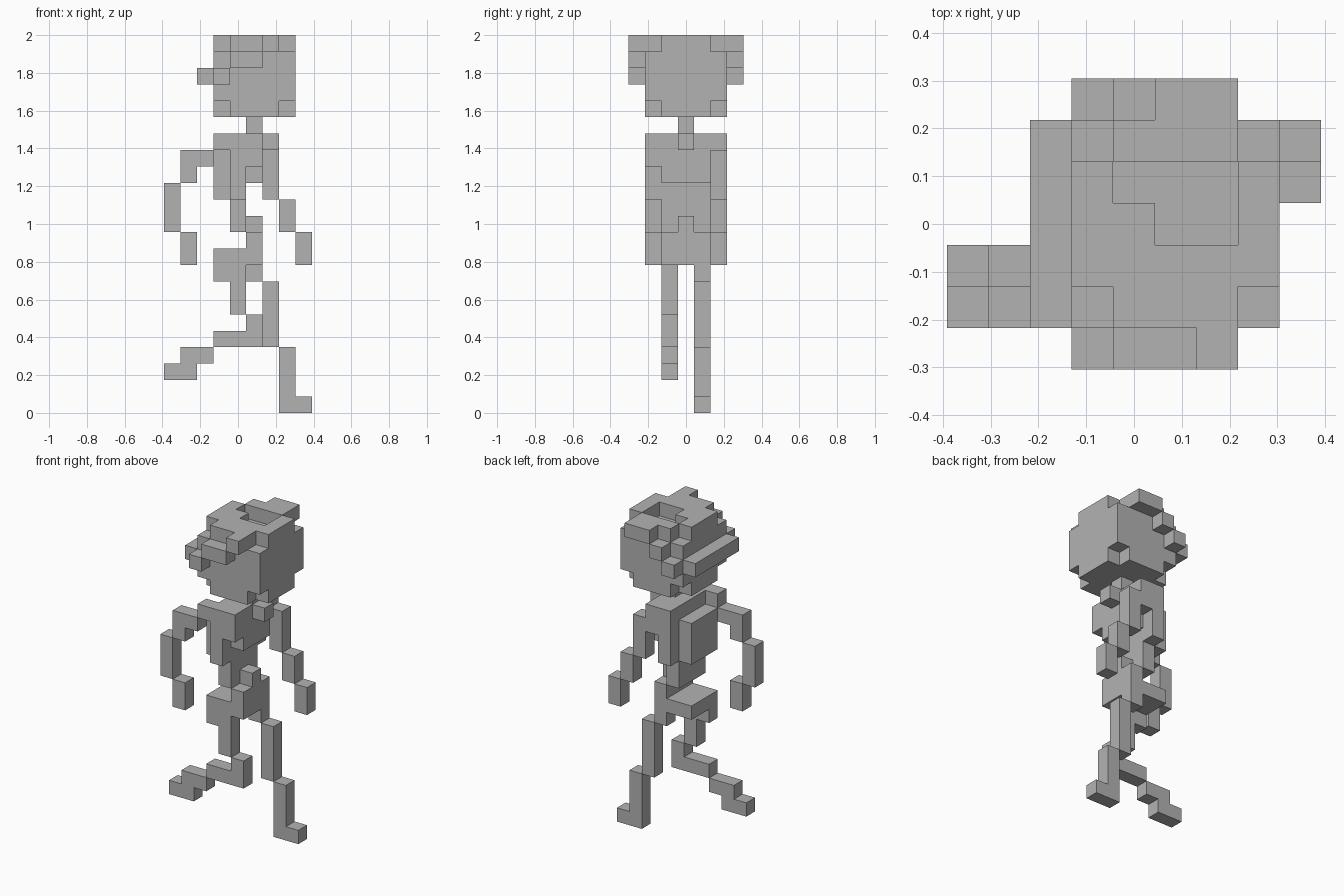
import bpy
import bmesh
from itertools import product
from mathutils import Vector

default_cube = bpy.data.objects.get("Cube")
if default_cube:
    bpy.data.objects.remove(default_cube, do_unlink=True)

UNIT = 2 / 23                      # edge of one cell
ORIGIN = Vector((-4.5, -3.5, 0))   # grid corner, in cells

grey = bpy.data.materials.new("plain grey")
grey.use_nodes = True
colour = (0.45, 0.45, 0.45, 1)
grey.diffuse_color = colour
grey.node_tree.nodes["Principled BSDF"].inputs["Base Color"].default_value = colour


def span(v):
    """A single cell index, or an inclusive (first, last) pair."""
    return range(v[0], v[1] + 1) if isinstance(v, tuple) else (v,)


def block(x, y, z):
    return set(product(span(x), span(y), span(z)))


def chain(y, *steps):
    """Limb lying in one slice of the grid, made of (x, z) steps."""
    return set().union(*(block(x, y, z) for x, z in steps))


parts = {}

# Head: a cube with its vertical corners trimmed at top and bottom
head = block((3, 7), (1, 5), (18, 22))
for x, y, z in product((3, 7), (1, 5), (18, 22)):
    head.discard((x, y, z))
head -= block((4, 6), 4, 22) | block((5, 6), 3, 22)   # hollow in the crown
parts["head"] = head

# Band round the head: stepped on each side, straight across the back
parts["right_head_band"] = chain(0, (3, 20), ((4, 5), 21), (6, 22))
parts["left_head_band"] = chain(6, (3, 20), (4, 21), ((5, 6), 22))
parts["rear_head_band"] = block(2, (1, 5), 20)

# Neck and collar
parts["neck"] = block(5, 3, 17)
parts["collar"] = block(6, 3, 16)

# Torso, back pack and waist
parts["torso"] = (block((4, 5), (1, 5), (15, 16)) | block(4, (1, 5), (13, 14))
                  | block(5, (2, 4), 14))
parts["back_pack"] = block(3, (2, 4), (13, 15))
parts["waist"] = block(4, (2, 4), (11, 12))
parts["pelvis"] = block((3, 5), (2, 4), 9) | block(5, (2, 4), 10)
parts["belt_buckle"] = block(5, 3, 11)

# Arms, swinging in opposite directions
parts["right_arm"] = chain(1, (3, 16), ((1, 2), 15), (1, 14),
                           (0, (11, 13)), (1, (9, 10)))
parts["left_arm"] = chain(5, (6, (13, 15)), (7, (11, 12)), (8, (9, 10)))

# Legs in mid stride
parts["right_leg"] = chain(2, ((3, 4), 8), (4, (6, 7)), (5, 5), ((3, 5), 4),
                           ((1, 2), 3), ((0, 1), 2))
parts["left_leg"] = chain(4, (5, 8), (6, (4, 7)), (7, (0, 3)), (8, 0))

solid = set().union(*parts.values())


def build(name, cells):
    """Skin the exposed sides of the cells, then join coplanar faces."""
    bm = bmesh.new()
    for cell in sorted(cells):
        for axis, side in product(range(3), (0, 1)):
            beside = list(cell)
            beside[axis] += 2 * side - 1
            if tuple(beside) in solid:
                continue
            u, v = (axis + 1) % 3, (axis + 2) % 3
            corners = []
            for a, b in ((0, 0), (1, 0), (1, 1), (0, 1)):
                p = Vector(cell)
                p[axis] += side
                p[u] += a
                p[v] += b
                corners.append(bm.verts.new((p + ORIGIN) * UNIT))
            bm.faces.new(corners if side else corners[::-1])
    bmesh.ops.remove_doubles(bm, verts=bm.verts, dist=UNIT / 100)
    bmesh.ops.dissolve_limit(bm, angle_limit=0.01, verts=bm.verts, edges=bm.edges)
    mesh = bpy.data.meshes.new(name)
    bm.to_mesh(mesh)
    bm.free()
    mesh.materials.append(grey)
    bpy.context.collection.objects.link(bpy.data.objects.new(name, mesh))


for name, cells in parts.items():
    build(name, cells)
